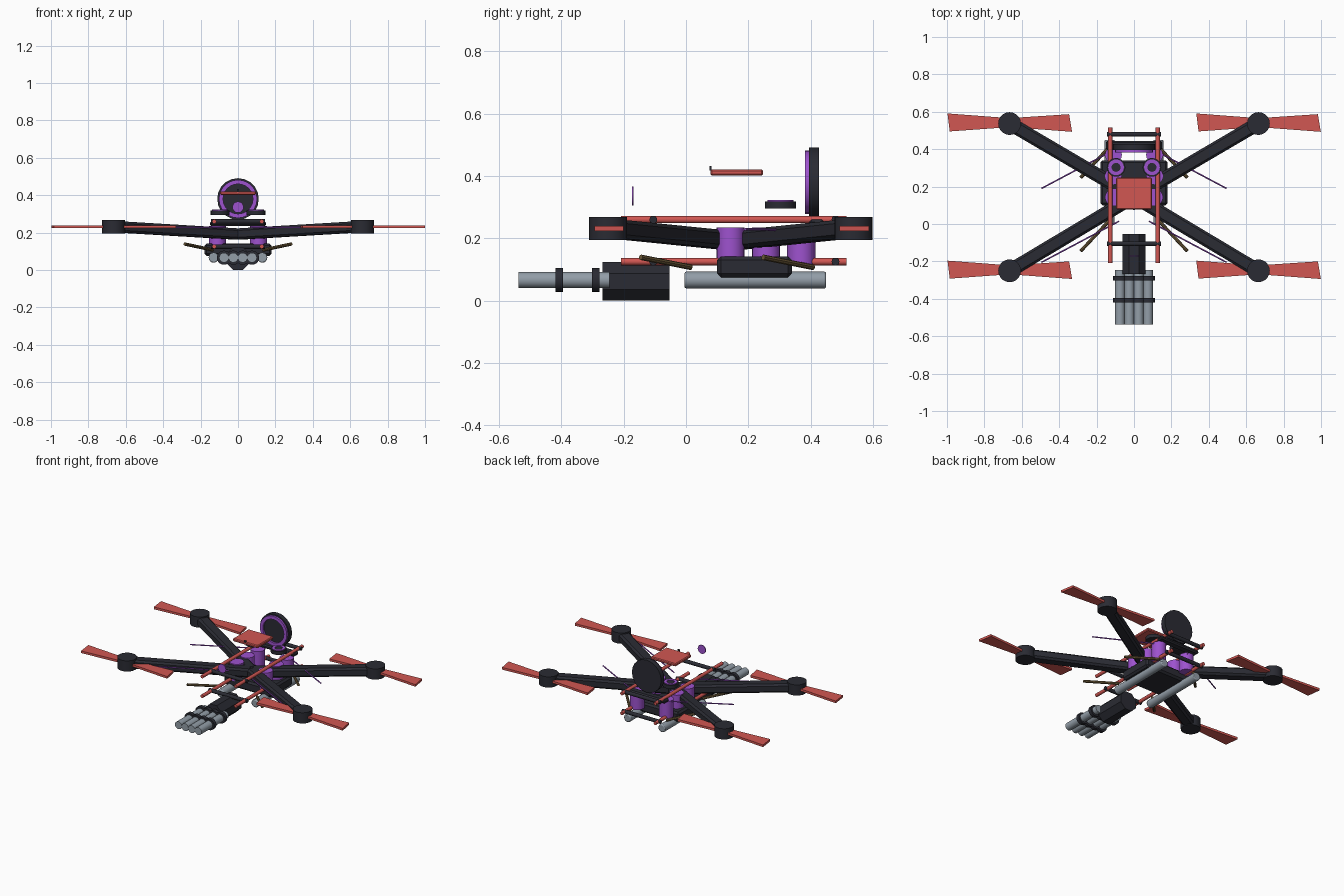
import bpy, bmesh, math
from mathutils import Vector, Matrix

if "Cube" in bpy.data.objects:
    bpy.data.objects.remove(bpy.data.objects["Cube"])


def mat(name, col):
    m = bpy.data.materials.new(name)
    m.diffuse_color = (*col, 1)
    m.use_nodes = True
    m.node_tree.nodes["Principled BSDF"].inputs["Base Color"].default_value = m.diffuse_color
    return m


BLACK = mat("charcoal", (0.023, 0.024, 0.033))
RED = mat("coral_red", (0.64, 0.095, 0.085))
PURPLE = mat("violet", (0.34, 0.085, 0.62))
GREY = mat("steel_grey", (0.29, 0.34, 0.39))
BROWN = mat("bronze_brown", (0.15, 0.10, 0.04))


def finish(bm, name, m, smooth=False):
    bmesh.ops.recalc_face_normals(bm, faces=bm.faces)
    me = bpy.data.meshes.new(name)
    bm.to_mesh(me)
    bm.free()
    ob = bpy.data.objects.new(name, me)
    bpy.context.collection.objects.link(ob)
    me.materials.append(m)
    if smooth:
        bpy.ops.object.select_all(action='DESELECT')
        ob.select_set(True)
        bpy.context.view_layer.objects.active = ob
        bpy.ops.object.shade_smooth_by_angle(angle=math.radians(40))
    return ob


def bevel(ob, width, segments=1):
    b = ob.modifiers.new("bevel", 'BEVEL')
    b.width, b.segments = width, segments


def box(name, lo, hi, m, bev=0.0):
    bm = bmesh.new()
    bmesh.ops.create_cube(bm, size=1)
    for v in bm.verts:
        v.co = Vector([lo[i] + (v.co[i] + 0.5) * (hi[i] - lo[i]) for i in range(3)])
    ob = finish(bm, name, m)
    if bev:
        bevel(ob, bev)
    return ob


def axis_matrix(a, b):
    d = b - a
    return Matrix.Translation((a + b) / 2) @ d.to_track_quat('Z', 'Y').to_matrix().to_4x4()


def rod(name, a, b, r, m, sides=16, turn=0.0, bev=0.0):
    a, b = Vector(a), Vector(b)
    bm = bmesh.new()
    bmesh.ops.create_cone(bm, cap_ends=True, segments=sides, radius1=r, radius2=r,
                          depth=(b - a).length,
                          matrix=axis_matrix(a, b) @ Matrix.Rotation(turn, 4, 'Z'))
    ob = finish(bm, name, m, sides > 8)
    if bev:
        bevel(ob, bev, 2)
    return ob


def tube(name, a, b, r_out, r_in, m, sides=24):
    """Open ring of rectangular section running from a to b."""
    a, b = Vector(a), Vector(b)
    h = (b - a).length / 2
    M = axis_matrix(a, b)
    bm = bmesh.new()
    rows = []
    for r, z in ((r_out, -h), (r_out, h), (r_in, h), (r_in, -h)):
        rows.append([bm.verts.new(M @ Vector((r * math.cos(t), r * math.sin(t), z)))
                     for t in (math.tau * i / sides for i in range(sides))])
    for k in range(4):
        p, q = rows[k], rows[(k + 1) % 4]
        for i in range(sides):
            j = (i + 1) % sides
            bm.faces.new((p[i], p[j], q[j], q[i]))
    return finish(bm, name, m, True)


def prism(name, pts, z0, z1, m):
    bm = bmesh.new()
    f = bm.faces.new([bm.verts.new((x, y, z0)) for x, y in pts])
    ext = bmesh.ops.extrude_face_region(bm, geom=[f])
    for v in ext['geom']:
        if isinstance(v, bmesh.types.BMVert):
            v.co.z = z1
    return finish(bm, name, m)


# Arms, motors and propellers
for sx in (-1, 1):
    for hy in (-0.25, 0.537):
        hx = 0.665 * sx
        a, b = Vector((0, 0.147, 0.192)), Vector((hx, hy, 0.232))
        bm = bmesh.new()
        bmesh.ops.create_cube(bm, size=1)
        d = b - a
        rot = Matrix.Rotation(math.atan2(d.y, d.x), 4, 'Z') @ Matrix.Rotation(
            -math.asin(d.z / d.length), 4, 'Y')
        bm.transform(Matrix.Translation((a + b) / 2) @ rot
                     @ Matrix.Diagonal((d.length, 0.074, 0.06, 1)))
        bevel(finish(bm, "arm", BLACK), 0.012)
        rod("motor", (hx, hy, 0.195), (hx, hy, 0.268), 0.061, BLACK, 20)
        py = hy + 0.005
        for pts in (((0, 0.024), (-0.332, 0.049), (-0.32, -0.047), (0, -0.024)),
                    ((0, 0.024), (0.318, 0.045), (0.334, -0.049), (0, -0.024))):
            prism("propeller_blade", [(hx + x, py + y) for x, y in pts], 0.224, 0.239, RED)

# Frame rails and cross bars, upper and lower
for z in (0.125, 0.26):
    for sx in (-1, 1):
        rod("frame_rail", (0.127 * sx, -0.208, z), (0.127 * sx, 0.515, z), 0.0115, RED, 12)
    for y in (-0.105, 0.48):
        rod("cross_bar", (-0.145, y, z), (0.145, y, z), 0.0125, BLACK, 12)
box("rear_brace", (-0.15, 0.395, 0.235), (0.15, 0.445, 0.26), BLACK, 0.008)

# Central body
box("body", (-0.18, 0.1, 0.075), (0.18, 0.34, 0.142), BLACK, 0.012)

for sx in (-1, 1):
    # Canisters, landing skids, struts and antennas
    for y in (0.143, 0.257, 0.37):
        rod("canister", (0.11 * sx, y, 0.118), (0.11 * sx, y, 0.235), 0.045, PURPLE, 20)
    rod("landing_skid", (0.13 * sx, -0.005, 0.066), (0.13 * sx, 0.45, 0.066), 0.027, GREY, 16, bev=0.006)
    for y in (-0.145, 0.248):
        rod("strut", (0.285 * sx, y, 0.139), (0.135 * sx, y + 0.16, 0.107), 0.009, BROWN, 8)
    for y in (-0.205, 0.19):
        rod("antenna", (0.495 * sx, y, 0.229), (0.08 * sx, y + 0.22, 0.227), 0.004, PURPLE, 8)
    # Round sensors on the back of the deck
    x = 0.096 * sx
    rod("sensor", (x, 0.303, 0.295), (x, 0.303, 0.319), 0.05, BLACK, 20)
    tube("sensor_ring", (x, 0.303, 0.318), (x, 0.303, 0.323), 0.042, 0.024, PURPLE)

# Raised top panel
box("top_panel", (-0.095, 0.078, 0.401), (0.095, 0.248, 0.421), RED, 0.005)
box("panel_pin", (-0.006, 0.076, 0.418), (0.006, 0.082, 0.432), BLACK)

# Dish with ring, and lens in front
rod("dish", (0, 0.395, 0.38), (0, 0.427, 0.38), 0.111, BLACK, 20)
tube("dish_ring", (0, 0.382, 0.38), (0, 0.396, 0.38), 0.102, 0.08, PURPLE)
rod("lens", (0, -0.174, 0.336), (0, -0.169, 0.336), 0.03, PURPLE, 16)

# Front launcher: housing, four barrels and their bands
rod("launcher_housing", (0, -0.268, 0.062), (0, -0.053, 0.062), 0.067, BLACK, 8, math.pi / 8)
for x in (-0.075, -0.025, 0.025, 0.075):
    rod("barrel", (x, -0.538, 0.066), (x, -0.245, 0.066), 0.026, GREY, 16)
    for y in (-0.407, -0.289):
        tube("barrel_band", (x, y - 0.012, 0.066), (x, y + 0.012, 0.066), 0.038, 0.0245, BLACK, 20)
